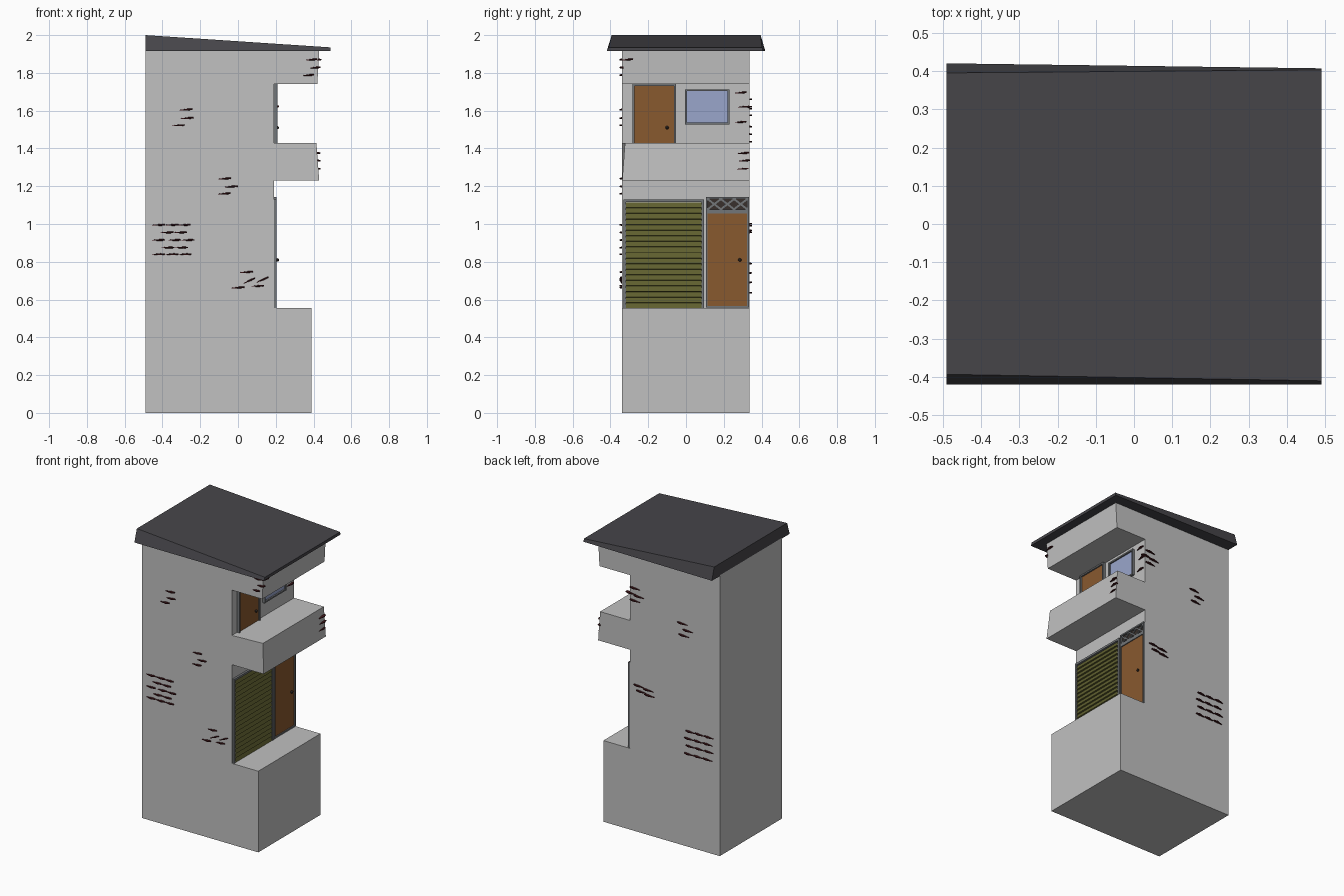
import bpy, bmesh, math
from mathutils import Matrix, Vector

if "Cube" in bpy.data.objects:
    bpy.data.objects.remove(bpy.data.objects["Cube"])


def material(name, rgb):
    m = bpy.data.materials.new(name)
    m.diffuse_color = (*rgb, 1)
    m.use_nodes = True
    m.node_tree.nodes["Principled BSDF"].inputs["Base Color"].default_value = m.diffuse_color
    return m


WALL = material("plaster grey", (0.53, 0.53, 0.53))
ROOF = material("roof charcoal", (0.062, 0.060, 0.068))
WOOD = material("door brown", (0.25, 0.10, 0.028))
OLIVE = material("shutter olive", (0.115, 0.115, 0.028))
FRAME = material("frame grey", (0.17, 0.18, 0.19))
GLASS = material("glass blue", (0.32, 0.38, 0.60))
BRICK = material("brick dark red", (0.05, 0.008, 0.010))
IRON = material("handle dark", (0.04, 0.03, 0.025))


def finish(name, bm, mat):
    bmesh.ops.recalc_face_normals(bm, faces=bm.faces)
    me = bpy.data.meshes.new(name)
    bm.to_mesh(me)
    bm.free()
    me.materials.append(mat)
    ob = bpy.data.objects.new(name, me)
    bpy.context.collection.objects.link(ob)
    return ob


def add_box(bm, x0, x1, y0, y1, z0, z1, rot=0):
    mat = (Matrix.Translation(((x0 + x1) / 2, (y0 + y1) / 2, (z0 + z1) / 2))
           @ Matrix.Rotation(rot, 4, 'X')
           @ Matrix.Diagonal((x1 - x0, y1 - y0, z1 - z0, 1)))
    bmesh.ops.create_cube(bm, size=1, matrix=mat)


def box(name, mat, *dims):
    bm = bmesh.new()
    add_box(bm, *dims)
    return finish(name, bm, mat)


def extrude_profile(bm, pts, y0, y1):
    a = [bm.verts.new((x, y0, z)) for x, z in pts]
    b = [bm.verts.new((x, y1, z)) for x, z in pts]
    bm.faces.new(a)
    bm.faces.new(b[::-1])
    for i in range(len(pts)):
        j = (i + 1) % len(pts)
        bm.faces.new((a[i], b[i], b[j], a[j]))
    return a, b


# building body: side profile with porch, balcony and top overhang
Y0, Y1, WX = -0.338, 0.335, 0.19
bm = bmesh.new()
a, b = extrude_profile(bm, [
    (-0.49, 0), (0.39, 0), (0.39, 0.555), (WX, 0.555), (WX, 1.23), (0.43, 1.23),
    (0.415, 1.43), (WX, 1.43), (WX, 1.74), (0.42, 1.74), (0.43, 1.92), (-0.49, 1.92)], Y0, Y1)
a[6].co.y += 0.015
finish("building_body", bm, WALL)

# roof: flat underside, sloping top, leaning sides
bm = bmesh.new()
a, b = extrude_profile(bm, [(-0.49, 1.915), (0.49, 1.915), (0.49, 1.935), (-0.49, 2.0)], -0.42, 0.42)
a[3].co.y, a[2].co.y = -0.393, -0.41
b[3].co.y, b[2].co.y = 0.395, 0.403
b[1].co.y = 0.407
finish("roof", bm, ROOF)


def surround(name, y0, y1, z0, z1, t, depth, bottom=False):
    bm = bmesh.new()
    x1 = WX + depth
    add_box(bm, WX - 0.01, x1, y0, y0 + t, z0, z1)
    add_box(bm, WX - 0.01, x1, y1 - t, y1, z0, z1)
    add_box(bm, WX - 0.01, x1, y0 + t, y1 - t, z1 - t, z1)
    if bottom:
        add_box(bm, WX - 0.01, x1, y0 + t, y1 - t, z0, z0 + t)
    return finish(name, bm, FRAME)


def handle(name, y, z):
    bm = bmesh.new()
    bmesh.ops.create_uvsphere(bm, u_segments=8, v_segments=6, radius=0.009,
                              matrix=Matrix.Translation((WX + 0.018, y, z)))
    finish(name, bm, IRON)


# rolling shutter: sawtooth slats
surround("shutter_frame", -0.332, 0.095, 0.555, 1.13, 0.014, 0.014)
N, zb, zt = 19, 0.555, 1.116
step = (zt - zb) / N
pts = [(WX - 0.01, zb)]
for i in range(N):
    pts += [(WX + 0.012, zb + i * step), (WX + 0.003, zb + (i + 0.92) * step)]
pts.append((WX - 0.01, zt))
bm = bmesh.new()
extrude_profile(bm, pts, -0.318, 0.081)
finish("shutter_slats", bm, OLIVE)

# lower door with latticed transom
surround("lower_door_frame", 0.105, 0.334, 0.557, 1.142, 0.010, 0.014, True)
box("lower_door", WOOD, WX - 0.01, WX + 0.008, 0.115, 0.324, 0.567, 1.055)
box("transom_rail", FRAME, WX - 0.01, WX + 0.014, 0.115, 0.324, 1.055, 1.078)
box("transom_panel", IRON, WX - 0.01, WX + 0.002, 0.115, 0.324, 1.078, 1.132)
bm = bmesh.new()
cell, h = 0.209 / 3, 0.054
for i in range(3):
    yc = 0.115 + (i + 0.5) * cell
    for s in (-1, 1):
        L = math.hypot(cell, h) / 2
        add_box(bm, WX, WX + 0.009, yc - L, yc + L, 1.100, 1.110, s * math.atan2(h, cell))
finish("transom_lattice", bm, FRAME)
handle("lower_door_handle", 0.285, 0.81)

# upper door
surround("upper_door_frame", -0.282, -0.053, 1.43, 1.741, 0.010, 0.018)
box("upper_door", WOOD, WX - 0.01, WX + 0.008, -0.272, -0.063, 1.43, 1.74)
handle("upper_door_handle", -0.10, 1.51)

# window
surround("window_frame", -0.005, 0.23, 1.527, 1.713, 0.010, 0.016, True)
box("window_glass", GLASS, WX - 0.01, WX + 0.006, 0.005, 0.22, 1.537, 1.703)

# exposed brick chips: (u, z) spots on a wall, each a tapered sliver
chips = bmesh.new()


def add_chips(spots, origin, along, out, length=0.068, tilt=0.07):
    along, out = Vector(along), Vector(out)
    up = Vector((0, 0, 1))
    for u, z in spots:
        c = Vector(origin) + along * u + up * z
        d = along * math.cos(tilt) + up * math.sin(tilt)
        rings = []
        for s, w, p in ((-0.5, 0.002, 0.004), (0.15, 0.006, 0.014), (0.5, 0.004, 0.008)):
            m = c + d * s * length
            rings.append([chips.verts.new(m + up * k * w + out * o)
                          for k, o in ((-1, -0.008), (1, -0.008), (0.6, p), (-0.6, p))])
        for r, q in zip(rings, rings[1:]):
            for i in range(4):
                j = (i + 1) % 4
                chips.faces.new((r[i], r[j], q[j], q[i]))
        chips.faces.new(rings[0])
        chips.faces.new(rings[-1])


# front wall
front = dict(origin=(0, Y0, 0), along=(1, 0, 0), out=(0, -1, 0))
add_chips([(-0.275, 1.605), (-0.27, 1.56), (-0.315, 1.522), (-0.07, 1.24), (-0.035, 1.198),
           (-0.073, 1.16)], **front)
grid = [(x, z) for z, xs in ((0.995, (-0.42, -0.35, -0.285)), (0.955, (-0.375, -0.305)),
                             (0.915, (-0.42, -0.335, -0.265)), (0.875, (-0.37, -0.30)),
                             (0.84, (-0.42, -0.35, -0.28))) for x in xs]
add_chips(grid, tilt=0.02, **front)
add_chips([(0.045, 0.745), (0.0, 0.663), (0.105, 0.672)], **front)
add_chips([(0.06, 0.70), (0.13, 0.705)], tilt=0.42, **front)
add_chips([(0.39, 1.87), (0.41, 1.828), (0.375, 1.788)], length=0.055, **front)

# back wall
back = dict(origin=(0, Y1, 0), along=(1, 0, 0), out=(0, 1, 0))
add_chips([(0.15, 1.66), (0.18, 1.62), (0.12, 1.61), (0.15, 1.575), (-0.21, 1.515),
           (-0.25, 1.475), (-0.22, 1.435), (0.12, 1.0), (0.05, 0.99), (0.10, 0.965),
           (0.04, 0.955)], length=0.075, **back)
add_chips([(x + 0.01 * (i % 2), z) for i, z in enumerate((0.79, 0.74, 0.69, 0.635))
           for x in (-0.27, -0.34, -0.41)], **back)

# right side: recess wall, balcony front, overhang corner
right = dict(along=(0, 1, 0), out=(1, 0, 0), length=0.06)
add_chips([(0.29, 1.695), (0.305, 1.62), (0.29, 1.54)], origin=(WX, 0, 0), **right)
add_chips([(0.305, 1.375), (0.31, 1.335), (0.30, 1.292)], origin=(0.422, 0, 0), **right)
add_chips([(-0.31, 1.87)], origin=(0.427, 0, 0), **right)
finish("brick_chips", chips, BRICK)
